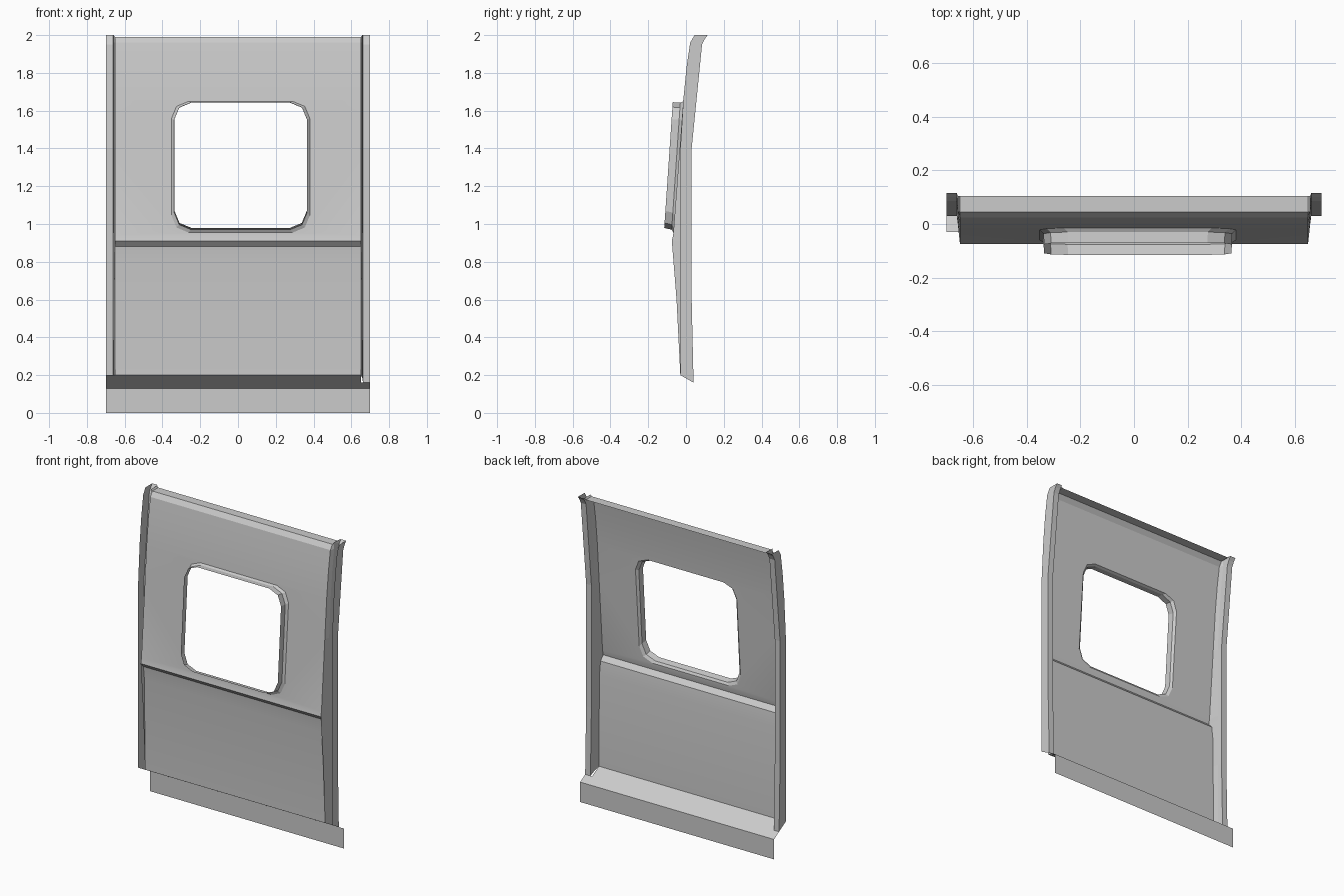
import bpy, bmesh, math

if "Cube" in bpy.data.objects:
    bpy.data.objects.remove(bpy.data.objects["Cube"])

# Side profile rows: (panel edge y, z, flange y, z, outer wall y, z)
ROWS = [
    (.105, 1.99, .115, 2.0, .105, 2.0),
    (.045, 1.99, .10, 1.98, .045, 2.0),
    (.024, 1.96, .085, 1.95, .022, 1.96),
    (.004, 1.83, .073, 1.83, .003, 1.83),
    (-.014, 1.66, .056, 1.66, -.014, 1.66),
    (-.0335, 1.40, .03, 1.40, -.03, 1.40),
    (-.068, .94, .03, .94, -.03, .94),
    (-.075, .91, .03, .91, -.03, .91),
    (-.050, .60, .03, .60, -.03, .60),
    (-.03, .20, .04, .16, -.03, .20),
]
# Lower panel is recessed below the belt step
LOWER = [(-.068, .94), (-.075, .91), (-.047, .88), (-.036, .79), (-.03, .20)]
W = .65


def finish(bm, name, smooth=False):
    bmesh.ops.remove_doubles(bm, verts=bm.verts, dist=1e-5)
    bmesh.ops.recalc_face_normals(bm, faces=bm.faces)
    me = bpy.data.meshes.new(name)
    bm.to_mesh(me)
    bm.free()
    ob = bpy.data.objects.new(name, me)
    bpy.context.collection.objects.link(ob)
    if smooth:
        bpy.ops.object.select_all(action='DESELECT')
        ob.select_set(True)
        bpy.context.view_layer.objects.active = ob
        bpy.ops.object.shade_smooth_by_angle(angle=math.radians(20))
    return ob


def loft(bm, lines, closed=False):
    """Skin quads between neighbouring point lines."""
    rings = [[bm.verts.new(p) for p in line] for line in lines]
    for a, b in zip(rings, rings[1:]):
        n = len(a)
        for i in range(n if closed else n - 1):
            j = (i + 1) % n
            bm.faces.new((a[i], a[j], b[j], b[i]))


def window_loop(hx, hz, cz, y_top, slope, r=.09, cx=.014):
    """Rounded rectangle lying on a slanted plane (y_top is y at z = 1.66)."""
    pts = []
    for k, (sx, sz) in enumerate([(1, 1), (-1, 1), (-1, -1), (1, -1)]):
        for s in range(3):
            a = math.pi / 2 * (k + s / 2)
            x = cx + sx * (hx - r) + r * math.cos(a)
            z = cz + sz * (hz - r) + r * math.sin(a)
            pts.append((x, y_top - slope * (1.66 - z), z))
    return pts


HOLE = window_loop(.366, .347, 1.302, -.014, .075)
BEVEL = window_loop(.352, .336, 1.306, -.029, .068)
RIM = window_loop(.350, .333, 1.312, -.069, .068)

# Outer skin above and below the window zone
bm = bmesh.new()
for rows in ([r[:2] for r in ROWS[:5]], LOWER):
    loft(bm, [[(x, y, z) for y, z in rows] for x in (-W, W)])

# Window zone: flat slanted sheet with a hole
edges = []
top, mid, low = ROWS[4], ROWS[5], ROWS[6]
outline = [(-W, *top[:2]), (W, *top[:2]), (W, *mid[:2]), (W, *low[:2]),
           (-W, *low[:2]), (-W, *mid[:2])]
for ring in (outline, HOLE):
    vs = [bm.verts.new(p) for p in ring]
    edges += [bm.edges.new((vs[i], vs[(i + 1) % len(vs)])) for i in range(len(vs))]
bmesh.ops.triangle_fill(bm, edges=edges, use_beauty=True)
finish(bm, "wall_panel", smooth=True)

# Window frame: small bevel, then a tube projecting forward
bm = bmesh.new()
loft(bm, [HOLE, BEVEL, RIM], closed=True)
finish(bm, "window_frame")

# Side returns, joint flange and outer wall form a channel on each side
for s, name in ((-1, "left_channel"), (1, "right_channel")):
    bm = bmesh.new()
    loft(bm, [[(s * W, r[0], r[1]) for r in ROWS],
              [(s * .658, r[4] + .03 if r[1] < 1.98 else r[4], r[5] - (.017 if r is ROWS[-1] else 0))
               for r in ROWS],
              [(s * .662, r[2], r[3]) for r in ROWS],
              [(s * .70, r[2], r[3]) for r in ROWS],
              [(s * .70, r[4], r[5]) for r in ROWS]])
    finish(bm, name)

# Bottom sill: slope running backwards, then a vertical skirt
bm = bmesh.new()
loft(bm, [[(-.70, -.03, .20), (W, -.03, .20)],
          [(-.70, .04, .16), (W, .04, .16)]])
loft(bm, [[(-.70, .04, .16), (W, .04, .16), (.70, .04, .16)],
          [(-.70, .0925, .13), (W, .0925, .13), (.70, .0925, .13)],
          [(-.70, .0925, 0), (W, .0925, 0), (.70, .0925, 0)]])
finish(bm, "sill")
